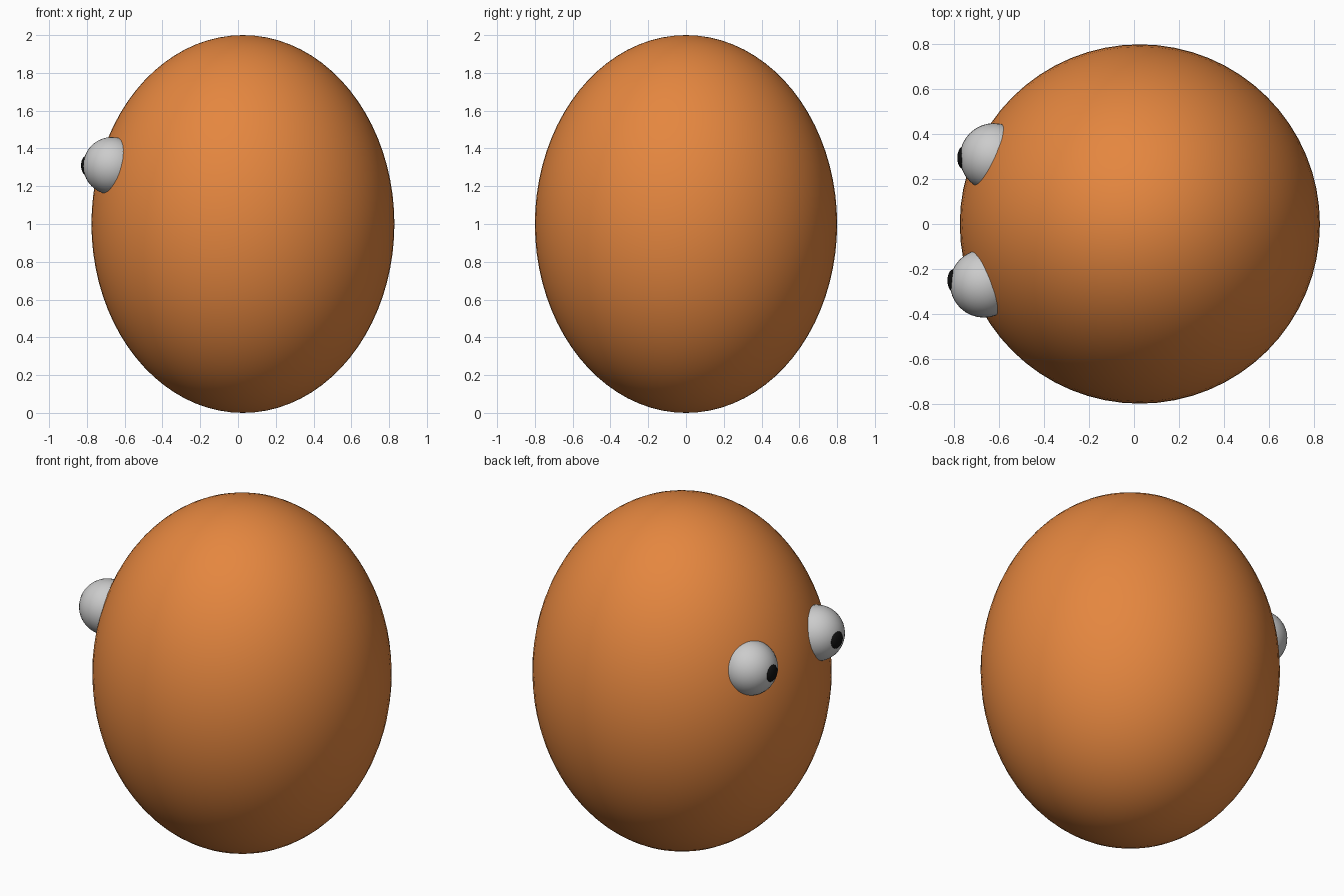
import bpy
import math

if "Cube" in bpy.data.objects:
    bpy.data.objects.remove(bpy.data.objects["Cube"])


def colour(name, rgb):
    mat = bpy.data.materials.new(name)
    mat.diffuse_color = (*rgb, 1)
    mat.use_nodes = True
    mat.node_tree.nodes["Principled BSDF"].inputs["Base Color"].default_value = mat.diffuse_color
    return mat


def ellipsoid(name, centre, radii, segments, rings, mat=None, turn=(0, 0, 0)):
    bpy.ops.mesh.primitive_uv_sphere_add(segments=segments, ring_count=rings,
                                         radius=1, location=centre, rotation=turn)
    obj = bpy.context.object
    obj.name = name
    obj.scale = radii
    if mat:
        obj.data.materials.append(mat)
    bpy.ops.object.shade_smooth()
    return obj


orange = colour("orange", (0.78, 0.24, 0.05))
black = colour("black", (0.005, 0.005, 0.005))

# Egg-shaped body
ellipsoid("body", (0.026, 0, 1.0), (0.802, 0.8, 1.0), 64, 40, orange)

# Bulging eyes on the -x side, each with a flattened pupil
EYE_R = 0.152
for side, x, y, pupil_y in (("left", -0.668, -0.265, -0.252),
                            ("right", -0.624, 0.297, 0.295)):
    ellipsoid(side + "_eye", (x, y, 1.308), (EYE_R,) * 3, 32, 20)
    ellipsoid(side + "_pupil", (x - 0.137, pupil_y, 1.31),
              (0.05, 0.05, 0.026), 16, 10, black, (0, math.radians(-90), 0))
